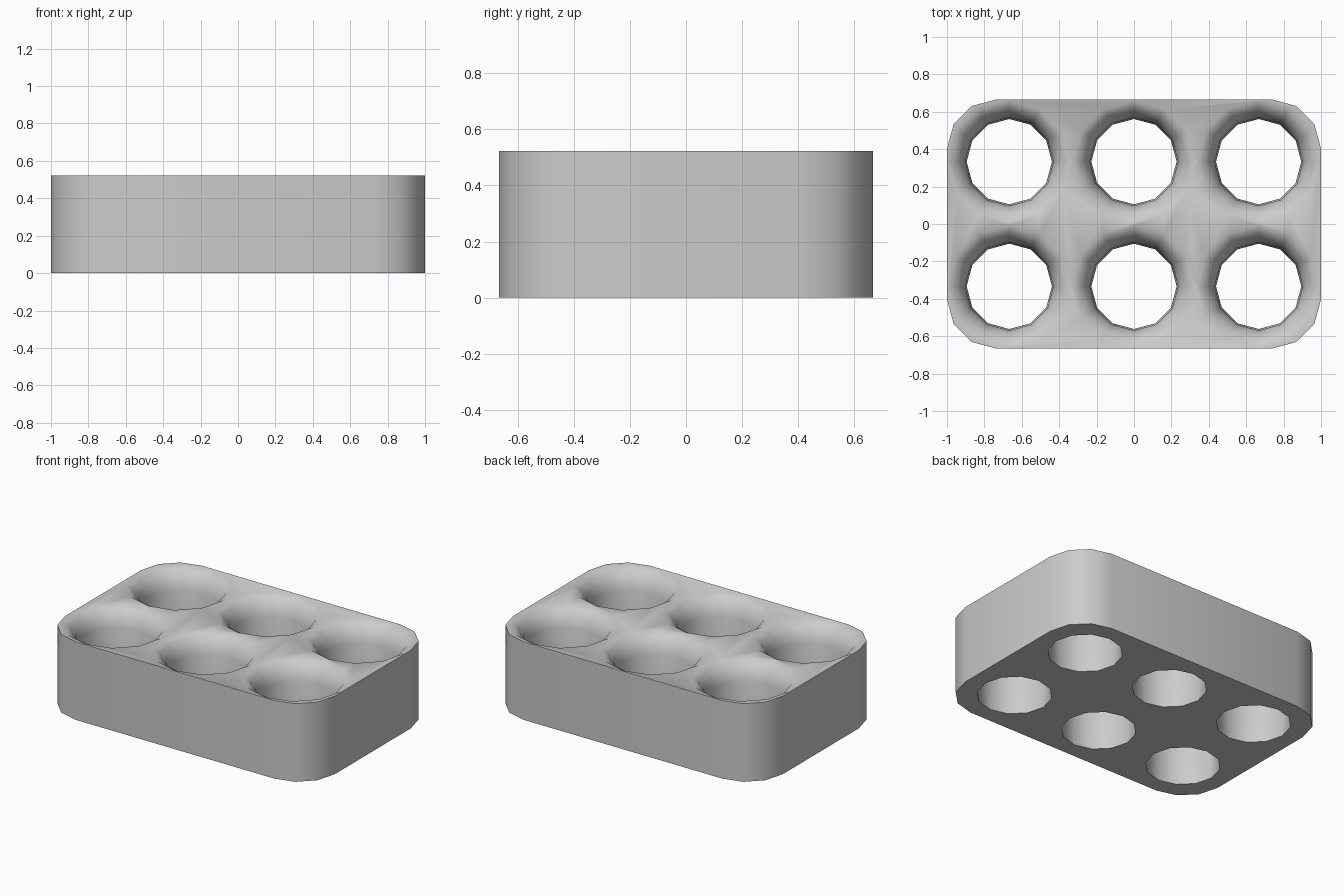
import bpy, bmesh, math

if "Cube" in bpy.data.objects:
    bpy.data.objects.remove(bpy.data.objects["Cube"], do_unlink=True)

LENGTH, WIDTH, HEIGHT = 2.0, 1.333, 0.523
CORNER = 0.265
SIDES = 12

grey = bpy.data.materials.new("light_grey")
grey.use_nodes = True
colour = (0.6, 0.6, 0.6, 1)
grey.diffuse_color = colour
grey.node_tree.nodes["Principled BSDF"].inputs["Base Color"].default_value = colour


def make_object(name, bm):
    mesh = bpy.data.meshes.new(name)
    bmesh.ops.recalc_face_normals(bm, faces=bm.faces)
    bm.to_mesh(mesh)
    bm.free()
    mesh.materials.append(grey)
    obj = bpy.data.objects.new(name, mesh)
    bpy.context.collection.objects.link(obj)
    return obj


# Block with rounded upright corners
bm = bmesh.new()
bmesh.ops.create_cube(bm, size=1)
for v in bm.verts:
    v.co = (v.co.x * LENGTH, v.co.y * WIDTH, (v.co.z + 0.5) * HEIGHT)
upright = [e for e in bm.edges if abs(e.verts[0].co.z - e.verts[1].co.z) > 0.1]
bmesh.ops.bevel(bm, geom=upright, offset=CORNER, segments=3, profile=0.5,
                affect='EDGES')
block = make_object("tray_block", bm)

# Hole profile: straight well with a rounded lip (radius, height)
PROFILE = [(0.228, -0.1), (0.228, 0.0), (0.236, 0.40), (0.255, 0.455),
           (0.285, 0.498), (0.325, HEIGHT), (0.325, 0.7)]


def add_well(bm, cx, cy):
    rings = []
    for r, z in PROFILE:
        angles = [math.tau * i / SIDES for i in range(SIDES)]
        rings.append([bm.verts.new((cx + r * math.cos(a), cy + r * math.sin(a), z))
                      for a in angles])
    for low, high in zip(rings, rings[1:]):
        for i in range(SIDES):
            j = (i + 1) % SIDES
            bm.faces.new((low[i], low[j], high[j], high[i]))
    bm.faces.new(rings[0][::-1])
    bm.faces.new(rings[-1])


# Six wells in a two by three layout
bm = bmesh.new()
for column in (-1, 0, 1):
    for row in (-1, 1):
        add_well(bm, column * LENGTH / 3, row * WIDTH / 4)
cutter = make_object("well_cutter", bm)
cutter.hide_render = True

cut = block.modifiers.new("wells", 'BOOLEAN')
cut.operation = 'DIFFERENCE'
cut.solver = 'EXACT'
cut.object = cutter
bpy.ops.object.select_all(action='DESELECT')
block.select_set(True)
bpy.context.view_layer.objects.active = block
bpy.ops.object.modifier_apply(modifier="wells")
bpy.data.objects.remove(cutter, do_unlink=True)
bpy.ops.object.shade_smooth_by_angle(angle=math.radians(40))
